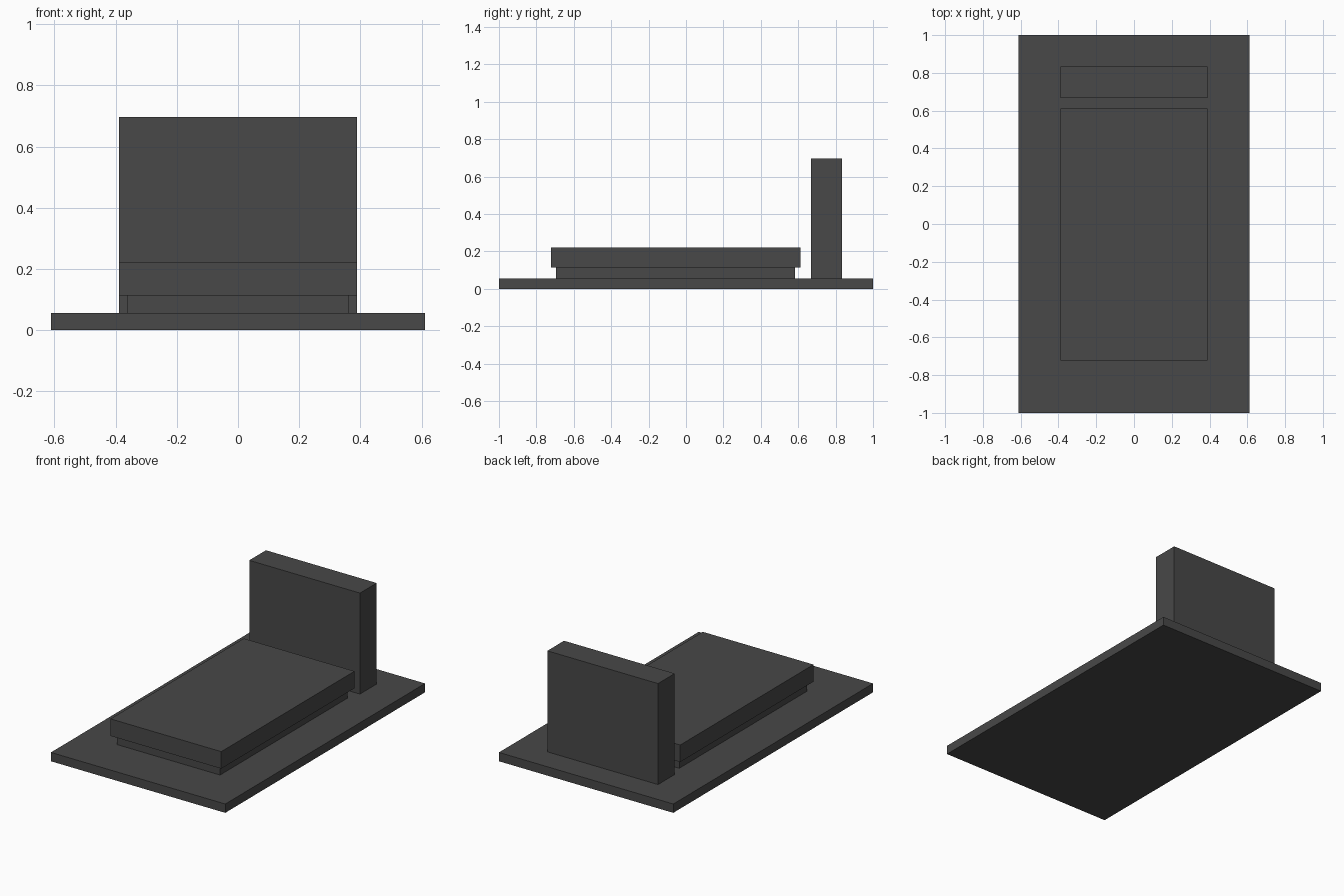
import bpy

if "Cube" in bpy.data.objects:
    bpy.data.objects.remove(bpy.data.objects["Cube"])

# One dark stone colour for the whole grave
stone = bpy.data.materials.new("dark_granite")
stone.diffuse_color = (0.065, 0.065, 0.065, 1)
stone.use_nodes = True
stone.node_tree.nodes["Principled BSDF"].inputs["Base Color"].default_value = stone.diffuse_color


def block(name, half_width, y0, y1, z0, z1):
    """Box centred on x = 0, spanning the given y and z ranges."""
    bpy.ops.mesh.primitive_cube_add(size=1, location=(0, (y0 + y1) / 2, (z0 + z1) / 2))
    ob = bpy.context.object
    ob.name = name
    ob.scale = (2 * half_width, y1 - y0, z1 - z0)
    bpy.ops.object.transform_apply(location=False, rotation=False, scale=True)
    ob.data.materials.append(stone)
    return ob


# Ground slab, recessed plinth, overhanging cover slab, upright headstone
block("base_slab", 0.611, -1.0, 1.0, 0.0, 0.056)
block("plinth", 0.361, -0.695, 0.583, 0.056, 0.114)
block("cover_slab", 0.388, -0.722, 0.612, 0.114, 0.222)
block("headstone", 0.388, 0.667, 0.834, 0.056, 0.696)
